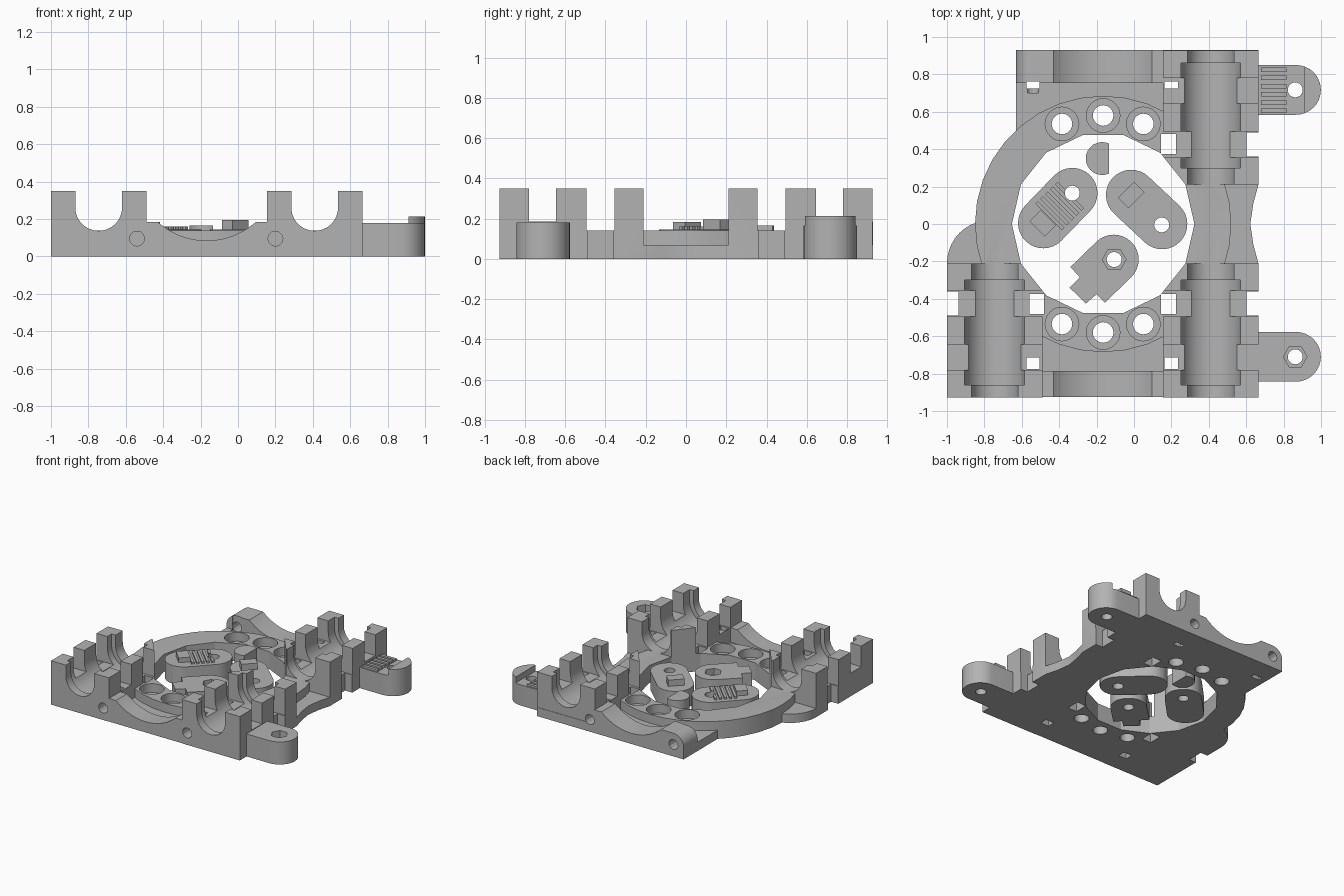
import bpy, bmesh, math
from mathutils import Matrix, Vector

if "Cube" in bpy.data.objects:
    bpy.data.objects.remove(bpy.data.objects["Cube"])

grey = bpy.data.materials.new("plain_grey")
grey.use_nodes = True
grey.diffuse_color = (0.45, 0.45, 0.45, 1)
grey.node_tree.nodes["Principled BSDF"].inputs["Base Color"].default_value = (0.45, 0.45, 0.45, 1)


def group(name):
    c = bpy.data.collections.new(name)
    bpy.context.scene.collection.children.link(c)
    return c


def prism(name, pts, lo, hi, col, axis="z"):
    """Extrude a closed outline between two levels along z or y."""
    bm = bmesh.new()
    put = (lambda a, b, h: (a, b, h)) if axis == "z" else (lambda a, b, h: (a, h, b))
    face = bm.faces.new([bm.verts.new(put(a, b, lo)) for a, b in pts])
    new = bmesh.ops.extrude_face_region(bm, geom=[face])["geom"]
    shift = Vector(put(0, 0, hi - lo))
    bmesh.ops.translate(bm, vec=shift, verts=[v for v in new if isinstance(v, bmesh.types.BMVert)])
    bmesh.ops.recalc_face_normals(bm, faces=bm.faces)
    me = bpy.data.meshes.new(name)
    bm.to_mesh(me)
    bm.free()
    me.materials.append(grey)
    ob = bpy.data.objects.new(name, me)
    col.objects.link(ob)
    return ob


def box(name, x0, x1, y0, y1, z0, z1, col):
    y0, y1 = sorted((y0, y1))
    return prism(name, [(x0, y0), (x1, y0), (x1, y1), (x0, y1)], z0, z1, col)


def slanted_box(name, cx, cy, along, across, z0, z1, col, deg=45):
    ob = box(name, -along / 2, along / 2, -across / 2, across / 2, z0, z1, col)
    ob.data.transform(Matrix.Translation((cx, cy, 0)) @ Matrix.Rotation(math.radians(deg), 4, "Z"))
    return ob


def arc(cx, cy, r, a0, a1, n=16):
    angles = [math.radians(a0 + (a1 - a0) * i / n) for i in range(n + 1)]
    return [(cx + r * math.cos(a), cy + r * math.sin(a)) for a in angles]


def ring_pts(cx, cy, r, n=24):
    return arc(cx, cy, r, 0, 360, n)[:-1]


def capsule(ax, ay, bx, by, r):
    d = math.degrees(math.atan2(by - ay, bx - ax))
    return arc(bx, by, r, d - 90, d + 90) + arc(ax, ay, r, d + 90, d + 270)


def finish(ob, joined, cuts):
    """Join the parts, subtract the cutters and keep the result."""
    for op, col in (("UNION", joined), ("DIFFERENCE", cuts)):
        if col and len(col.objects):
            m = ob.modifiers.new(op.title(), "BOOLEAN")
            m.operation, m.operand_type, m.collection, m.solver = op, "COLLECTION", col, "EXACT"
    bpy.context.view_layer.update()
    me = bpy.data.meshes.new_from_object(ob.evaluated_get(bpy.context.evaluated_depsgraph_get()))
    ob.modifiers.clear()
    ob.data = me
    me.materials.clear()
    me.materials.append(grey)
    for p in me.polygons:
        p.material_index = 0
    bpy.ops.object.select_all(action="DESELECT")
    ob.select_set(True)
    bpy.context.view_layer.objects.active = ob
    bpy.ops.object.shade_smooth_by_angle(angle=math.radians(24))


model = group("carriage")
parts, cuts = group("joined_parts"), group("cutters")
CX = -0.165

# Base plate
outline = [(-1, -0.925), (0.665, -0.925), (0.665, -0.21), (0.638, -0.11), (0.622, 0), (0.638, 0.11),
           (0.665, 0.21), (0.665, 0.93), (-0.63, 0.93), (-0.63, 0.4)] + arc(-0.77, -0.21, 0.23, 90, 180, 10)
frame = prism("carriage_frame", outline, 0, 0.07, model)

# Raised ring with the big opening and screw holes
prism("ring", ring_pts(CX, 0, 0.685, 36), 0, 0.14, parts)
prism("opening_cut", ring_pts(CX, 0, 0.488, 14), -0.1, 0.5, cuts)
for s in (-1, 1):
    for x, y in ((-0.385, 0.535), (CX, 0.58), (0.05, 0.535)):
        prism("bore_cut", ring_pts(x, y * s, 0.055), -0.1, 0.1, cuts)
        prism("counterbore_cut", ring_pts(x, y * s, 0.09), 0.07, 0.3, cuts)


def bearing_holder(cx, s, out):
    """Three cradle blocks with lower bridges, strap slot and stepped trough."""
    x0, x1 = cx - 0.255, cx + 0.255
    for y0, y1, top in ((0.21, 0.355, 0.35), (0.355, 0.495, 0.14), (0.495, 0.645, 0.35),
                        (0.645, 0.78, 0.185), (0.78, 0.927, 0.35)):
        box("cradle_block", x0, x1, s * y0, s * y1, 0, top, parts)
    for r, y0, y1 in ((0.125, 0.2, 0.95), (0.16, 0.3, 0.86)):
        u = arc(cx, 0.262, r, 180, 360, 24) + [(cx + r, 0.5), (cx - r, 0.5)]
        prism("trough_cut", u, *sorted((s * y0, s * y1)), cuts, "y")
    e, i = cx + out * 0.255, cx - out * 0.225
    box("strap_notch_cut", min(e, e - out * 0.065), max(e, e - out * 0.065) + 0.0,
        s * 0.36, s * 0.49, -0.1, 0.3, cuts).data.transform(Matrix.Translation((out * 0.002, 0, 0)))
    box("strap_slot_cut", i - 0.04, i + 0.04, s * 0.375, s * 0.48, -0.1, 0.3, cuts)


bearing_holder(0.41, 1, 1)
bearing_holder(0.41, -1, 1)
bearing_holder(-0.745, -1, -1)

# Front and rear beams, each with a shallow dip
box("front_beam", -0.5, 0.16, -0.925, -0.785, 0, 0.185, parts)
rear = arc(-0.54, 0.095, 0.09, 180, 90, 10) + [(0.16, 0.185), (0.16, 0), (-0.63, 0)]
prism("rear_beam", rear, 0.755, 0.93, parts, "y")
dip = arc(-0.167, 0.48, 0.395, 221.6, 318.4, 24) + [(0.095, 0.25), (-0.43, 0.25)]
for y0, y1 in ((-1, -0.78), (0.75, 1)):
    prism("dip_cut", dip, y0, y1, cuts, "y")

# Belt clamp screw holes and nut slots
for x in (-0.54, 0.2):
    for y0, y1, n0, n1 in ((-1, -0.7, -0.775, -0.715), (0.7, 1, 0.725, 0.762)):
        prism("screw_cut", ring_pts(x, 0.095, 0.04, 12), y0, y1, cuts, "y")
        box("nut_slot_cut", x - 0.036, x + 0.036, n0, n1, -0.1, 0.25, cuts)

# Side tabs: plain one in front, toothed one with a raised lip behind
prism("front_tab", capsule(0.6, -0.71, 0.866, -0.71, 0.133), 0, 0.18, parts)
prism("rear_tab", capsule(0.6, 0.717, 0.866, 0.717, 0.133), 0, 0.165, parts)
prism("rear_tab_lip", arc(0.866, 0.717, 0.133, -70, 70), 0, 0.213, parts)
for i in range(6):
    y = 0.605 + i * 0.044
    box("belt_tooth", 0.68, 0.815, y - 0.012, y + 0.012, 0.1, 0.18, parts)
for y in (-0.71, 0.717):
    prism("tab_hole_cut", ring_pts(0.862, y, 0.04), -0.1, 0.4, cuts)
prism("hex_pocket_cut", ring_pts(0.862, -0.71, 0.063, 6), 0.11, 0.4, cuts)
finish(frame, parts, cuts)


def loose_part(name, pts, top, add=None, cut=None):
    ob = prism(name, pts, 0, top, model)
    a, c = group(name + "_parts"), group(name + "_cuts")
    if add:
        add(a)
    if cut:
        cut(c)
    finish(ob, a, c)
    drop(a, c)


def drop(*cols):
    for col in cols:
        for ob in list(col.objects):
            bpy.data.objects.remove(ob)
        bpy.data.collections.remove(col)


drop(parts, cuts)


# Loose clamp pieces lying inside the opening
def toothed_add(c):
    slanted_box("clamp_peg", -0.488, 0.005, 0.085, 0.115, 0.1, 0.183, c)
    for i in range(5):
        t = (i - 1.5) * 0.026
        slanted_box("clamp_tooth", -0.41 + t, 0.083 + t, 0.02, 0.2, 0.1, 0.16, c)


def plain_add(c):
    slanted_box("clamp_peg", -0.015, 0.155, 0.12, 0.08, 0.1, 0.195, c)


def hole(x, y, hexed=False):
    def make(c):
        prism("hole_cut", ring_pts(x, y, 0.04), -0.1, 0.4, c)
        if hexed:
            prism("hex_cut", ring_pts(x, y, 0.063, 6), 0.08, 0.4, c)
    return make


loose_part("toothed_clamp", capsule(-0.485, 0.005, -0.33, 0.165, 0.135), 0.145,
           toothed_add, hole(-0.33, 0.165))
loose_part("plain_clamp", capsule(-0.015, 0.155, 0.15, 0, 0.135), 0.145, plain_add, hole(0.148, -0.005))
key = arc(-0.108, -0.19, 0.133, -45, 135) + [(-0.34, -0.23), (-0.29, -0.285), (-0.345, -0.34),
                                             (-0.257, -0.425), (-0.2, -0.375), (-0.155, -0.42)]
loose_part("notched_clamp", key, 0.13, None, hole(-0.106, -0.19, True))
loose_part("half_round_spacer", arc(-0.17, 0.35, 0.088, 66, 294), 0.165)
